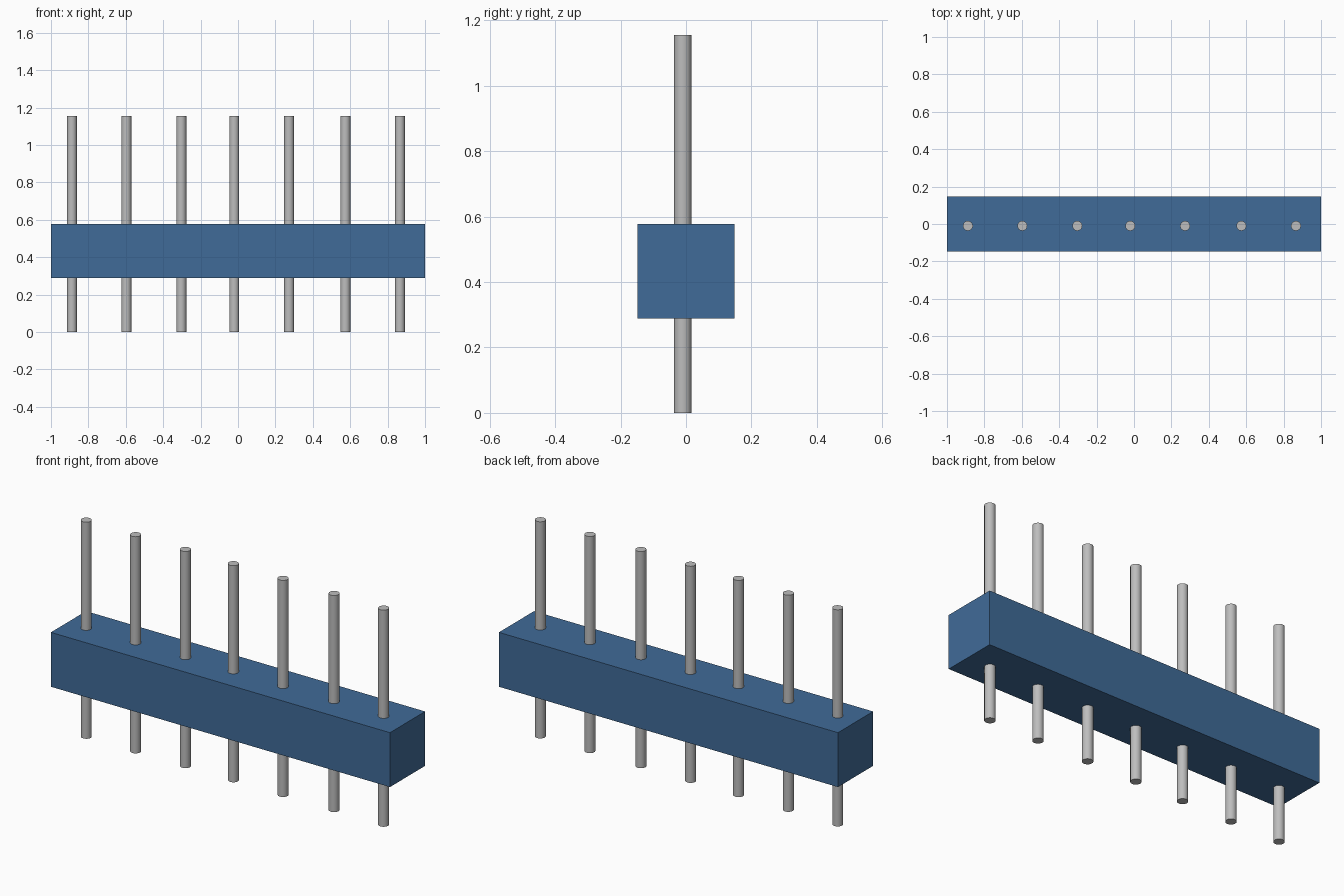
import bpy
import math

cube = bpy.data.objects.get("Cube")
if cube:
    bpy.data.objects.remove(cube, do_unlink=True)


def make_material(name, color):
    mat = bpy.data.materials.new(name)
    mat.use_nodes = True
    mat.diffuse_color = color
    mat.node_tree.nodes["Principled BSDF"].inputs["Base Color"].default_value = color
    return mat


blue = make_material("blue plastic", (0.051, 0.147, 0.314, 1))
grey = make_material("grey metal", (0.51, 0.51, 0.51, 1))

# Body: long square bar
Z_LOW, Z_HIGH = 0.288, 0.578
bpy.ops.mesh.primitive_cube_add(size=1, location=(0, 0, (Z_LOW + Z_HIGH) / 2))
body = bpy.context.object
body.name = "header_body"
body.scale = (2.0, 0.296, Z_HIGH - Z_LOW)
bpy.ops.object.transform_apply(location=False, rotation=False, scale=True)
body.data.materials.append(blue)

# Pins: round rods passing through the body
PIN_HEIGHT = 1.155
for i, x in enumerate((-0.888, -0.597, -0.303, -0.020, 0.273, 0.574, 0.866)):
    bpy.ops.mesh.primitive_cylinder_add(
        vertices=24, radius=0.0265, depth=PIN_HEIGHT,
        location=(x, -0.01, PIN_HEIGHT / 2))
    pin = bpy.context.object
    pin.name = f"pin_{i + 1}"
    pin.data.materials.append(grey)
    bpy.ops.object.shade_smooth_by_angle(angle=math.radians(30))
